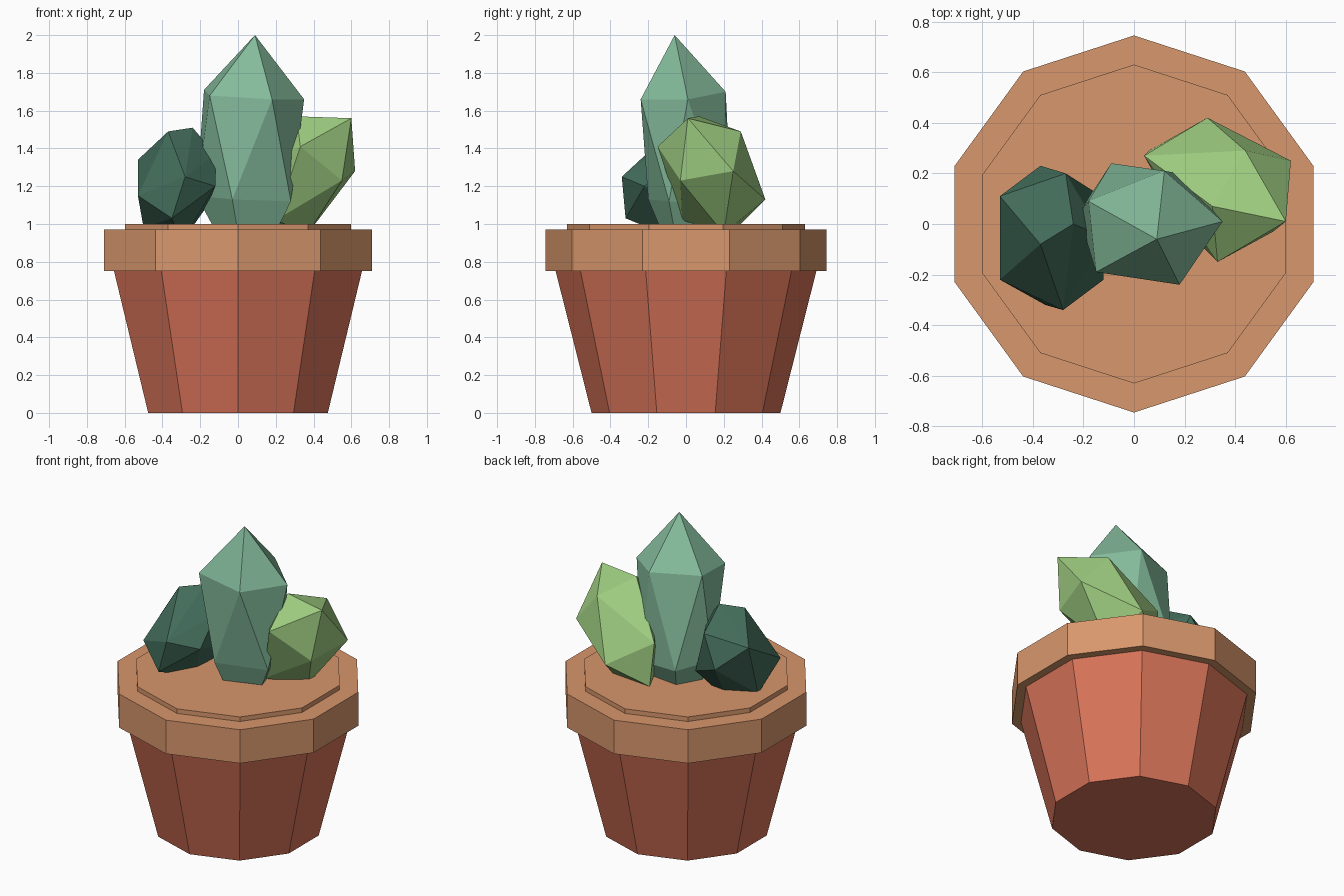
import bpy
import bmesh
import math

cube = bpy.data.objects.get("Cube")
if cube:
    bpy.data.objects.remove(cube, do_unlink=True)


def linear(channel):
    c = channel / 255
    return c / 12.92 if c <= 0.04045 else ((c + 0.055) / 1.055) ** 2.4


def make_material(name, red, green, blue):
    mat = bpy.data.materials.new(name)
    mat.use_nodes = True
    color = (linear(red), linear(green), linear(blue), 1)
    mat.diffuse_color = color
    shader = mat.node_tree.nodes["Principled BSDF"]
    shader.inputs["Base Color"].default_value = color
    shader.inputs["Roughness"].default_value = 0.9
    return mat


def add_object(name, bm, mat):
    bmesh.ops.recalc_face_normals(bm, faces=bm.faces[:])
    mesh = bpy.data.meshes.new(name)
    bm.to_mesh(mesh)
    bm.free()
    mesh.materials.append(mat)
    obj = bpy.data.objects.new(name, mesh)
    bpy.context.collection.objects.link(obj)
    return obj


def ten_sided(name, profile, mat):
    """Closed ten-sided solid from (radius, height) pairs, a corner facing the back."""
    bm = bmesh.new()
    rings = []
    for radius, height in profile:
        angles = [math.radians(90 + 36 * i) for i in range(10)]
        rings.append([bm.verts.new((radius * math.cos(a), radius * math.sin(a), height))
                      for a in angles])
    for low, high in zip(rings, rings[1:]):
        for i in range(10):
            j = (i + 1) % 10
            bm.faces.new((low[i], low[j], high[j], high[i]))
    bm.faces.new(rings[0][::-1])
    bm.faces.new(rings[-1])
    return add_object(name, bm, mat)


def faceted_plant(name, corners, mat):
    """Faceted body wrapped around its corner points."""
    bm = bmesh.new()
    for corner in corners:
        bm.verts.new(corner)
    hull = bmesh.ops.convex_hull(bm, input=bm.verts[:])
    unused = set(hull["geom_interior"]) | set(hull["geom_unused"])
    loose = [v for v in unused if isinstance(v, bmesh.types.BMVert)]
    bmesh.ops.delete(bm, geom=loose, context="VERTS")
    return add_object(name, bm, mat)


terracotta = make_material("terracotta", 215, 115, 88)
light_clay = make_material("light clay", 216, 151, 108)
jade = make_material("jade green", 132, 187, 155)
leaf = make_material("leaf green", 160, 207, 130)
forest = make_material("forest green", 66, 108, 90)

# Pot
ten_sided("pot_body", [(0.5, 0), (0.69, 0.75)], terracotta)
ten_sided("pot_rim", [(0.745, 0.75), (0.745, 0.97)], light_clay)
ten_sided("soil", [(0.63, 0.96), (0.63, 1)], light_clay)

# Tall middle plant: tip, upper ring, lower ring, root
faceted_plant("tall_plant", [
    (.09, -.06, 2),
    (-.18, .09, 1.71), (.12, .21, 1.7), (.35, .01, 1.66), (.18, -.24, 1.66), (-.15, -.19, 1.68),
    (-.09, .24, 1.12), (.18, .2, 1.1), (.28, -.09, 1.12), (-.03, -.2, 1.13), (-.22, .04, 1.15),
    (.05, 0, .65)], jade)

# Pale plant leaning to the back
faceted_plant("pale_plant", [
    (.6, .01, 1.56), (.31, .07, 1.57), (.44, .29, 1.49), (.33, -.15, 1.41),
    (.62, .25, 1.28), (.55, -.03, 1.23), (.04, .27, 1.28), (.29, .42, 1.13),
    (.2, -.02, 1.02), (.06, .29, 1), (.37, .2, .95)], leaf)

# Dark plant
faceted_plant("dark_plant", [
    (-.37, -.08, 1.49), (-.24, 0, 1.51), (-.53, .11, 1.34), (-.27, .2, 1.4),
    (-.12, -.05, 1.37), (-.28, -.34, 1.25), (-.53, -.22, 1.15), (-.37, .23, 1.2),
    (-.16, .13, 1.1), (-.12, -.22, 1.2), (-.35, -.32, 1.03), (-.5, -.03, .98),
    (-.3, 0, .9)], forest)
